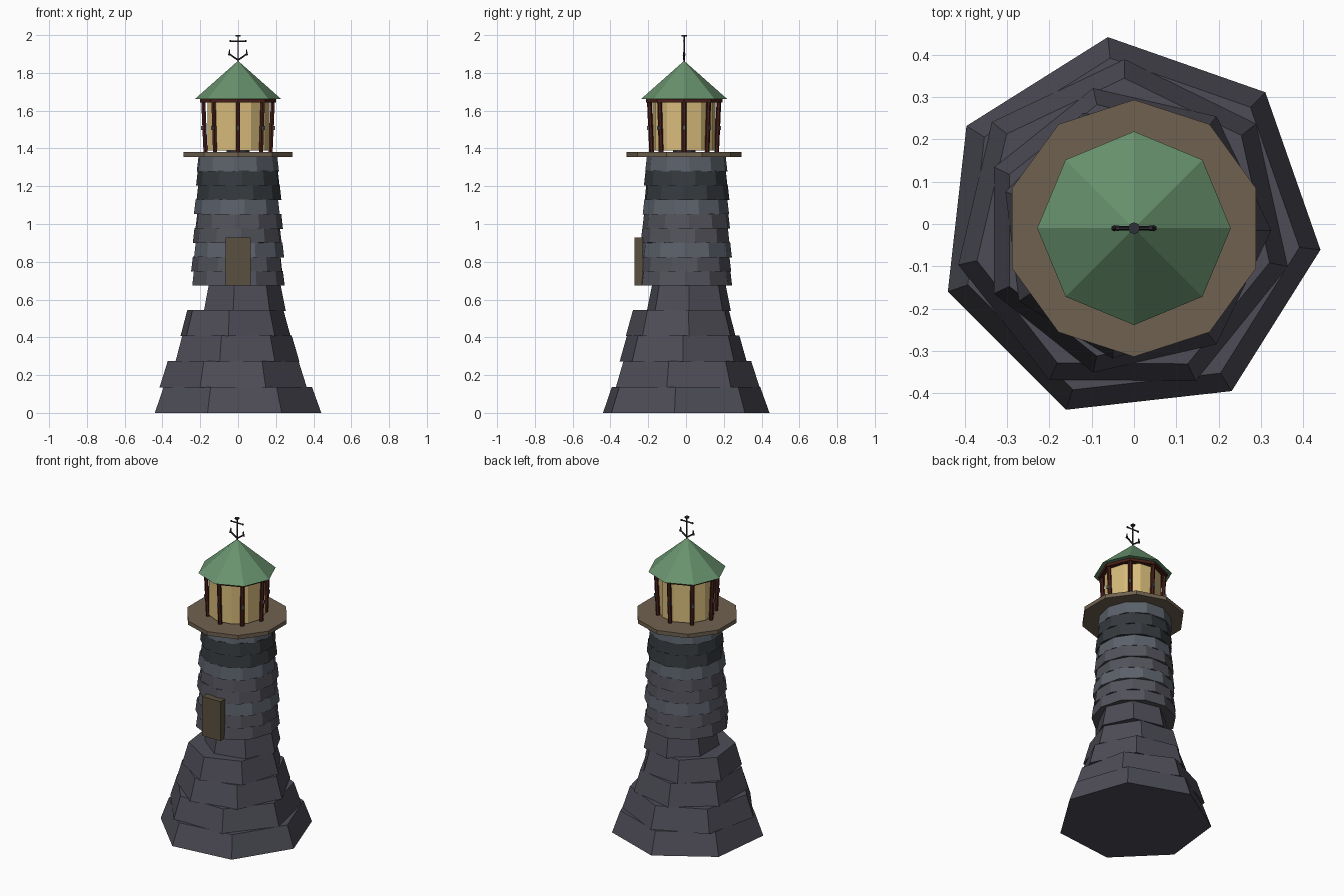
import bpy, bmesh, math, random
from mathutils import Vector, Matrix

if "Cube" in bpy.data.objects:
    bpy.data.objects.remove(bpy.data.objects["Cube"])

random.seed(4)
CY = -0.01  # lantern axis offset


def material(name, rgb):
    m = bpy.data.materials.new(name)
    m.diffuse_color = (*rgb, 1)
    m.use_nodes = True
    m.node_tree.nodes["Principled BSDF"].inputs["Base Color"].default_value = m.diffuse_color
    return m


ROCK = material("rock", (0.075, 0.073, 0.095))
STONE = material("stone", (0.085, 0.085, 0.105))
BLUE = material("blue_stone", (0.105, 0.12, 0.145))
DARK = material("dark_stone", (0.036, 0.042, 0.048))
WOOD = material("wood", (0.16, 0.12, 0.08))
DOOR = material("door_wood", (0.10, 0.08, 0.05))
GLASS = material("lit_glass", (0.69, 0.50, 0.20))
RED = material("red_paint", (0.065, 0.014, 0.010))
GREEN = material("green_roof", (0.14, 0.29, 0.155))
IRON = material("iron", (0.03, 0.03, 0.04))
STEEL = material("steel", (0.12, 0.14, 0.17))


def make(name, bm, mat):
    me = bpy.data.meshes.new(name)
    bm.to_mesh(me)
    bm.free()
    ob = bpy.data.objects.new(name, me)
    bpy.context.collection.objects.link(ob)
    me.materials.append(mat)
    return ob


def frustum(name, n, r0, r1, z0, z1, mat, phase=0, c=(0, 0), tilt=0):
    """Flat-sided tapered drum, first corner at phase degrees."""
    bm = bmesh.new()
    bmesh.ops.create_cone(bm, cap_ends=True, segments=n, radius1=r0, radius2=r1, depth=z1 - z0)
    # align a corner with +x, whatever the primitive's start angle
    v = bm.verts[:][0].co
    turn = math.radians(phase) - math.atan2(v.y, v.x)
    mat4 = (Matrix.Translation((c[0], c[1], (z0 + z1) / 2))
            @ Matrix.Rotation(tilt, 4, 'X') @ Matrix.Rotation(tilt, 4, 'Y')
            @ Matrix.Rotation(turn, 4, 'Z'))
    bmesh.ops.transform(bm, matrix=mat4, verts=bm.verts[:])
    return make(name, bm, mat)


def rod(name, a, b, r, n, mat, r2=None):
    a, b = Vector(a), Vector(b)
    bm = bmesh.new()
    bmesh.ops.create_cone(bm, cap_ends=True, segments=n, radius1=r, radius2=r if r2 is None else r2,
                          depth=(b - a).length)
    q = Vector((0, 0, 1)).rotation_difference(b - a).to_matrix().to_4x4()
    bmesh.ops.transform(bm, matrix=Matrix.Translation((a + b) / 2) @ q, verts=bm.verts[:])
    return make(name, bm, mat)


def box(name, c, size, mat, turn=0):
    bm = bmesh.new()
    bmesh.ops.create_cube(bm, size=1)
    m = Matrix.Translation(c) @ Matrix.Rotation(turn, 4, 'Z') @ Matrix.Diagonal((*size, 1))
    bmesh.ops.transform(bm, matrix=m, verts=bm.verts[:])
    return make(name, bm, mat)


# Rock base: five twisted seven-sided courses (r0, r1, z0, z1, phase, centre)
base = [(0.455, 0.405, 0.000, 0.138, 45.0, (-0.011, -0.010)),
        (0.400, 0.355, 0.135, 0.275, 38.2, (-0.025, -0.010)),
        (0.345, 0.305, 0.272, 0.410, 0.0, (-0.020, -0.015)),
        (0.300, 0.262, 0.408, 0.545, 7.0, (-0.020, -0.020)),
        (0.228, 0.200, 0.540, 0.677, 0.0, (0.025, 0.015))]
for i, (r0, r1, z0, z1, ph, c) in enumerate(base):
    frustum(f"base_course_{i + 1}", 7, r0, r1, z0, z1, ROCK, ph, c)

# Tower: nine courses of stone blocks
row_mats = [STONE, STONE, BLUE, STONE, STONE, BLUE, DARK, DARK, BLUE]
h = (1.358 - 0.675) / 9
for i, m in enumerate(row_mats):
    r = 0.249 - 0.0036 * i
    c = (random.uniform(-.004, .004), random.uniform(-.004, .004))
    z = 0.675 + h * i
    frustum(f"tower_course_{i + 1}", 11, r, r - 0.009, z - (0.003 if i else 0), z + h, m,
            16.4 * (i % 2) + random.uniform(-5, 5), c, random.uniform(-.006, .006) if i else 0)

# Door
box("door", (0, -0.25, 0.802), (0.13, 0.045, 0.254), DOOR)

# Gallery deck
frustum("gallery_deck", 10, 0.304, 0.304, 1.356, 1.381, WOOD, 90, (0, CY))

# Lantern room
frustum("lamp_foot", 8, 0.06, 0.06, 1.381, 1.394, IRON, 0, (0, CY))
frustum("lantern_glass", 11, 0.168, 0.168, 1.39, 1.65, GLASS, 98, (0, CY))
frustum("lantern_top_ring", 8, 0.202, 0.202, 1.643, 1.663, RED, 0, (0, CY))
for k in range(8):
    a = k * math.pi / 4
    d = Vector((math.cos(a), math.sin(a), 0))
    o = Vector((0, CY, 0))
    rod(f"lantern_post_{k + 1}", o + d * 0.172 + Vector((0, 0, 1.378)),
        o + d * 0.184 + Vector((0, 0, 1.65)), 0.0125, 6, RED)
    box(f"post_bracket_{k + 1}", o + d * 0.19 + Vector((0, 0, 1.508)), (0.012, 0.012, 0.022), STEEL, a)

# Roof
frustum("roof", 8, 0.229, 0.002, 1.661, 1.862, GREEN, 0, (0, CY))

# Anchor-shaped finial
rod("finial_shaft", (0, CY, 1.85), (0, CY, 1.994), 0.0045, 6, IRON)
rod("finial_cap", (0, CY, 1.993), (0, CY, 2.0), 0.014, 8, IRON)
rod("finial_crossbar", (-0.042, CY, 1.968), (0.042, CY, 1.968), 0.004, 6, IRON)
for s, side in ((-1, "left"), (1, "right")):
    rod(f"finial_arm_{side}", (0, CY, 1.868), (s * 0.042, CY, 1.897), 0.005, 6, IRON)
    rod(f"finial_fluke_{side}", (s * 0.047, CY, 1.893), (s * 0.044, CY, 1.925), 0.0075, 6, IRON, 0.002)
    rod(f"crossbar_knob_{side}", (s * 0.036, CY, 1.968), (s * 0.044, CY, 1.968), 0.006, 6, IRON)
